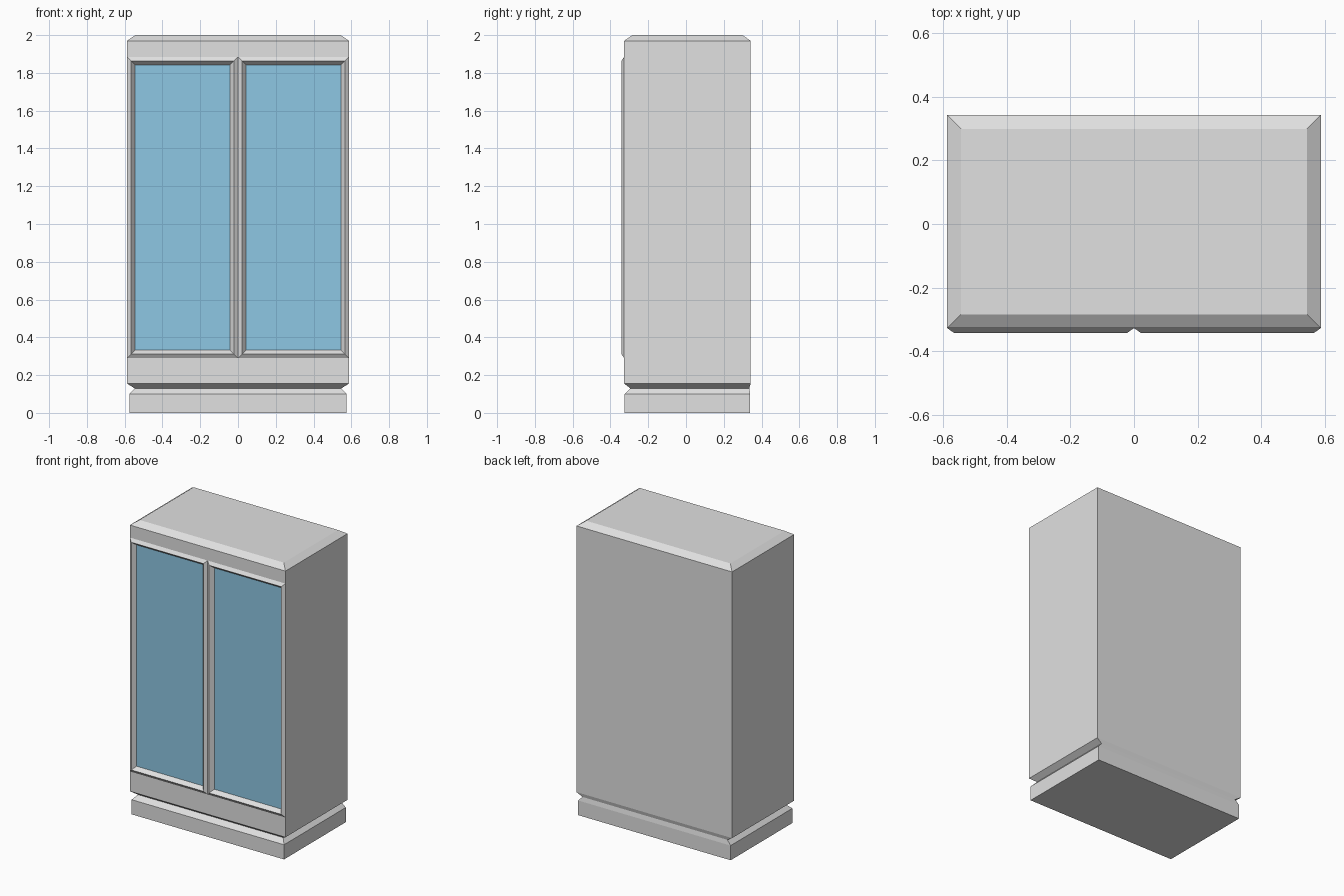
import bpy, bmesh

if "Cube" in bpy.data.objects:
    bpy.data.objects.remove(bpy.data.objects["Cube"])


def material(name, rgb):
    m = bpy.data.materials.new(name)
    m.diffuse_color = (*rgb, 1)
    m.use_nodes = True
    m.node_tree.nodes["Principled BSDF"].inputs["Base Color"].default_value = m.diffuse_color
    return m


shell_grey = material("shell_grey", (0.75, 0.75, 0.75))
glass_blue = material("glass_blue", (0.27, 0.57, 0.77))

# Stacked rectangular sections: z, half width, front y, back y
SECTIONS = [
    (0.00, 0.575, -0.325, 0.340),   # plinth
    (0.10, 0.575, -0.325, 0.340),
    (0.13, 0.547, -0.295, 0.335),   # groove
    (0.155, 0.587, -0.327, 0.342),  # cabinet
    (1.97, 0.587, -0.327, 0.342),
    (2.00, 0.544, -0.284, 0.299),   # chamfered top
]

bm = bmesh.new()
rings = [[bm.verts.new(p) for p in ((-w, f, z), (w, f, z), (w, b, z), (-w, b, z))]
         for z, w, f, b in SECTIONS]
bm.faces.new(rings[0][::-1])
bm.faces.new(rings[-1])
for lo, hi in zip(rings, rings[1:]):
    for i in range(4):
        j = (i + 1) % 4
        bm.faces.new((lo[i], lo[j], hi[j], hi[i]))
bm.normal_update()


def front_faces():
    return [f for f in bm.faces if f.normal.y < -0.99
            and 0.29 < f.calc_center_median().z < 1.885]


# Cut the front panel into two door areas
for co, no in (((0, 0, 0.29), (0, 0, 1)), ((0, 0, 1.885), (0, 0, 1)), ((0, 0, 0), (1, 0, 0))):
    faces = front_faces()
    geom = faces + list({e for f in faces for e in f.edges}) + list({v for f in faces for v in f.verts})
    bmesh.ops.bisect_plane(bm, geom=geom, plane_co=co, plane_no=no)
    bm.normal_update()

# Raised ridge frames around sunken glass
doors = front_faces()
for depth in (0.015, -0.026):
    bmesh.ops.inset_individual(bm, faces=doors, thickness=0.0215, depth=depth, use_even_offset=True)
for f in doors:
    f.material_index = 1

mesh = bpy.data.meshes.new("display_cabinet")
bm.to_mesh(mesh)
bm.free()
mesh.materials.append(shell_grey)
mesh.materials.append(glass_blue)
bpy.context.collection.objects.link(bpy.data.objects.new("display_cabinet", mesh))
